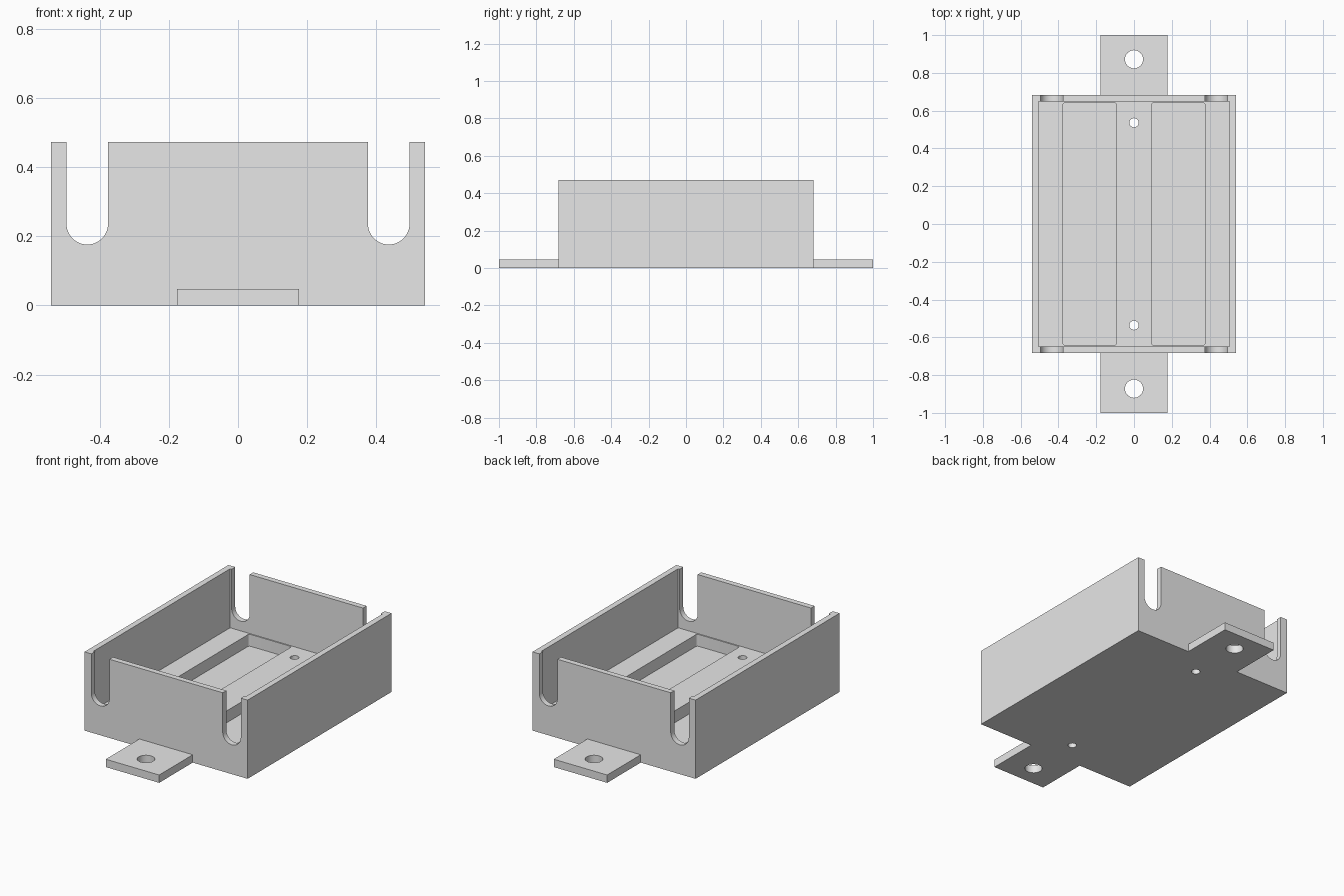
import bpy
from math import cos, sin, pi
from mathutils import Vector

cube = bpy.data.objects.get("Cube")
if cube:
    bpy.data.objects.remove(cube, do_unlink=True)

grey = bpy.data.materials.new("light_grey")
grey.use_nodes = True
grey.diffuse_color = (0.8, 0.8, 0.8, 1)
grey.node_tree.nodes["Principled BSDF"].inputs["Base Color"].default_value = (0.8, 0.8, 0.8, 1)

# Main sizes
HALF_X, HALF_Y, HEIGHT = 0.541, 0.682, 0.472
INNER_X, INNER_Y = 0.506, 0.648
FLOOR, PLATE = 0.118, 0.047


def arc(cx, cy, r, start, end, steps):
    return [(cx + r * cos(start + (end - start) * i / steps),
             cy + r * sin(start + (end - start) * i / steps)) for i in range(steps + 1)]


def circle(cx, cy, r, sides=48):
    return arc(cx, cy, r, 0, 2 * pi, sides)[:-1]


def rect(x0, x1, y0, y1):
    return [(x0, y0), (x1, y0), (x1, y1), (x0, y1)]


def rounded_rect(x0, x1, y0, y1, r):
    corners = [(x1 - r, y1 - r), (x0 + r, y1 - r), (x0 + r, y0 + r), (x1 - r, y0 + r)]
    return [p for i, (cx, cy) in enumerate(corners)
            for p in arc(cx, cy, r, i * pi / 2, (i + 1) * pi / 2, 6)]


def prism(name, outline, low, high, along_y=False):
    """Extrude a counter-clockwise outline along z, or an x-z outline along y."""
    n = len(outline)
    if along_y:
        verts = [Vector((a, -d, b)) for d in (low, high) for a, b in outline]
    else:
        verts = [Vector((a, b, d)) for d in (low, high) for a, b in outline]
    faces = [list(range(n))[::-1], list(range(n, 2 * n))]
    faces += [[i, (i + 1) % n, n + (i + 1) % n, n + i] for i in range(n)]
    mesh = bpy.data.meshes.new(name)
    mesh.from_pydata(verts, [], faces)
    mesh.materials.append(grey)
    obj = bpy.data.objects.new(name, mesh)
    bpy.context.collection.objects.link(obj)
    return obj


def activate(obj):
    bpy.ops.object.select_all(action='DESELECT')
    obj.select_set(True)
    bpy.context.view_layer.objects.active = obj


def cut(target, cutter):
    cutter.hide_render = True
    mod = target.modifiers.new("cut", 'BOOLEAN')
    mod.operation, mod.solver, mod.object = 'DIFFERENCE', 'EXACT', cutter
    activate(target)
    bpy.ops.object.modifier_apply(modifier=mod.name)
    bpy.data.objects.remove(cutter, do_unlink=True)


# Open tray with a raised floor
tray = prism("tray", rect(-HALF_X, HALF_X, -HALF_Y, HALF_Y), 0, HEIGHT)
cut(tray, prism("cavity", rect(-INNER_X, INNER_X, -INNER_Y, INNER_Y), FLOOR, 1))

for side in (-1, 1):
    # Long floor pockets either side of the central rib
    x0, x1 = sorted((side * 0.092, side * 0.376))
    cut(tray, prism("pocket", rounded_rect(x0, x1, -0.641, 0.641, 0.012), PLATE, 0.3))
    # U-shaped cable slots through both end walls
    c, r = side * 0.436, 0.06
    slot = arc(c, 0.236, r, pi, 2 * pi, 24) + [(c + r, 1), (c - r, 1)]
    cut(tray, prism("slot", slot, -1, 1, along_y=True))
    # Small screw holes in the rib
    cut(tray, prism("screw_hole", circle(0, side * 0.536, 0.024), -0.2, 0.3))

parts = [tray]

# Mounting tabs at both ends
for name, side in (("front_tab", -1), ("back_tab", 1)):
    y0, y1 = sorted((side * HALF_Y, side))
    tab = prism(name, rect(-0.177, 0.177, y0, y1), 0, PLATE)
    cut(tab, prism("mount_hole", circle(0, side * 0.872, 0.048), -0.2, 0.3))
    parts.append(tab)

for obj in parts:
    activate(obj)
    bpy.ops.object.shade_smooth_by_angle(angle=pi / 6)
